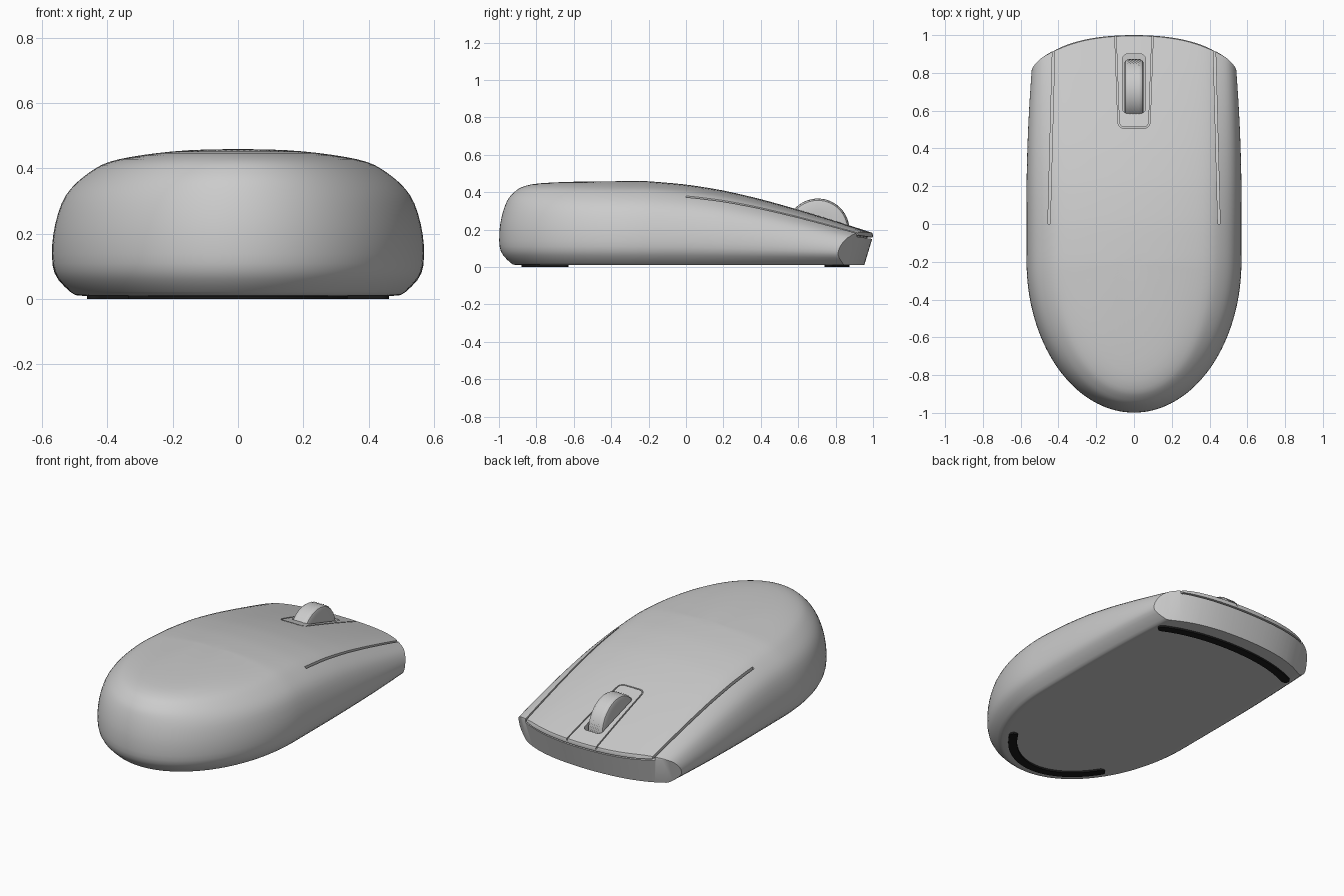
import bpy, bmesh
from math import sin, cos, pi, sqrt, radians
from mathutils import Vector

if "Cube" in bpy.data.objects:
    bpy.data.objects.remove(bpy.data.objects["Cube"])


def make_object(name, bm):
    bmesh.ops.remove_doubles(bm, verts=bm.verts, dist=1e-5)
    bmesh.ops.recalc_face_normals(bm, faces=bm.faces)
    me = bpy.data.meshes.new(name)
    bm.to_mesh(me)
    bm.free()
    ob = bpy.data.objects.new(name, me)
    bpy.context.collection.objects.link(ob)
    return ob


def select(ob):
    bpy.ops.object.select_all(action='DESELECT')
    ob.select_set(True)
    bpy.context.view_layer.objects.active = ob


def smooth(ob, angle=30):
    select(ob)
    bpy.ops.object.shade_smooth_by_angle(angle=radians(angle))


def boolean(ob, cutter, op='DIFFERENCE'):
    select(ob)
    m = ob.modifiers.new("cut", 'BOOLEAN')
    m.operation, m.object, m.solver = op, cutter, 'EXACT'
    bpy.ops.object.modifier_apply(modifier=m.name)
    bpy.data.objects.remove(cutter)


def loft(bm, rings, cap=True):
    """Skin closed rings of equal length."""
    rows = [[bm.verts.new(p) for p in r] for r in rings]
    n = len(rows[0])
    for a, b in zip(rows, rows[1:]):
        for i in range(n):
            bm.faces.new((a[i], a[(i + 1) % n], b[(i + 1) % n], b[i]))
    if cap:
        bm.faces.new(rows[0])
        bm.faces.new(rows[-1])


def sweep(name, pts, hw, lo, hi, rounded=False):
    """Rectangular strip along a path, optionally with round ends."""
    pts = [Vector(p) for p in pts]
    dist = [0]
    for a, b in zip(pts, pts[1:]):
        dist.append(dist[-1] + (b - a).length)
    rings = []
    for i, p in enumerate(pts):
        t = pts[min(i + 1, len(pts) - 1)] - pts[max(i - 1, 0)]
        n = Vector((-t.y, t.x, 0)).normalized()
        d = min(dist[i], dist[-1] - dist[i])
        w = hw
        if rounded and d < hw:
            w = max(.002, hw * sqrt(max(0, 1 - (1 - d / hw) ** 2)))
        up = Vector((0, 0, 1))
        rings.append([p - n * w + up * lo, p + n * w + up * lo,
                      p + n * w + up * hi, p - n * w + up * hi])
    bm = bmesh.new()
    loft(bm, rings)
    return make_object(name, bm)


def table(keys, v):
    for (a, p), (b, q) in zip(keys, keys[1:]):
        if v <= b:
            return p + (q - p) * max(0, (v - a) / (b - a))
    return keys[-1][1]


# Body: side profile of the deck and wall section (side scale, rear scale, height)
TOP = [(-.2, .46), (0, .443), (.2, .411), (.4, .364), (.6, .308),
       (.8, .247), (1, .182), (1.2, .117)]
LOW = [(0, 0, .01), (.4, .4, .01), (.8, .8, .01), (.868, .905, .01),
       (.89, .915, .016), (.975, .98, .062)]
UP = [(1, 1, .08), (1, 1, .25), (.985, .995, .4), (.95, .975, .58),
      (.9, .955, .69), (.84, .937, .77), (.77, .9, .845), (.7, .87, .9),
      (.58, .82, .937), (.44, .76, .967), (.22, .55, .992), (0, 0, 1)]
right = []
for i in range(15):
    y = 1.2 - 1.4 * i / 14
    right.append((.57 - .03 * (max(0, y - .1) / .74) ** 2, y, 0))
rear = [(.57 * cos(a), -.2 - .8 * sin(a), sin(a) ** 2)
        for a in (pi * k / 36 for k in range(1, 36))]
outline = right + rear + [(-x, y, w) for x, y, w in reversed(right)]

bm = bmesh.new()
cols = []
for x, y, w in outline:
    sy = max(y, -.2)
    top = table(TOP, sy)
    shoulder = .075 - .02 * max(0, sy)
    col = []
    for k, (a, b, h) in enumerate(LOW + UP):
        s = a + (b - a) * w
        if k < len(LOW):
            z = .01 + (h - .01) * shoulder / .075
        else:
            z = shoulder + (top - shoulder) * h
        col.append(bm.verts.new((x * s, sy + (y - sy) * s, z)))
    cols.append(col)
for a, b in zip(cols, cols[1:]):
    for k in range(len(a) - 1):
        bm.faces.new((a[k], b[k], b[k + 1], a[k + 1]))
bmesh.ops.remove_doubles(bm, verts=bm.verts, dist=1e-5)
bmesh.ops.holes_fill(bm, edges=[e for e in bm.edges if e.is_boundary], sides=0)
body = make_object("body_shell", bm)
select(body)
sub = body.modifiers.new("smooth", 'SUBSURF')
sub.levels = 1
bpy.ops.object.modifier_apply(modifier=sub.name)
bpy.context.view_layer.update()


def on_surface(x, y):
    hit, loc, _, _ = body.ray_cast(Vector((x, y, 2)), Vector((0, 0, -1)))
    return (x, y, loc.z if hit else .2)


# Seam paths projected on the deck
side_seam = [(.423 + .027 * k / 30, 1.03 * (1 - k / 30)) for k in range(31)]
half = [(.1 - .018 * k / 14, 1.05 - .51 * k / 14) for k in range(15)]
half += [(.052 + .03 * cos(a), .54 - .03 * sin(a))
         for a in (pi / 2 * k / 5 for k in range(1, 6))]
panel_seam = half + [(-x, y) for x, y in reversed(half)]
cutters = []
for sgn in (1, -1):
    cutters.append(sweep("side_seam_cutter",
                         [on_surface(sgn * x, y) for x, y in side_seam], .006, -.02, .05))
cutters.append(sweep("panel_seam_cutter",
                     [on_surface(*p) for p in panel_seam], .0035, -.012, .05))


def drop(x):
    return .3 * x * x + .85 * x ** 4


# Front face: bowed and slightly undercut
xs = [-.7 + 1.4 * k / 48 for k in range(49)]
bm = bmesh.new()
loft(bm, [[(x, 1 - drop(x) + dy, z) for x in xs] + [(-.7, -1.2, z), (.7, -1.2, z)][::-1]
          for z, dy in ((-.1, -.08), (.165, 0), (.18, -.003), (.6, -.15))])
boolean(body, make_object("front_cutter", bm), 'INTERSECT')

# Slit below the button lip
lip = [(x, 1 - drop(x), .154 + .15 * drop(x)) for x in (-.43 + .86 * k / 30 for k in range(31))]
cutters.append(sweep("lip_cutter", lip, .03, -.004, .004))

# Wheel slot
slot = [(0, .585 + .315 * (1 - cos(pi * k / 24)) / 2, .07) for k in range(25)]
bm = bmesh.new()
R = .025
loop = [(cx + R * cos(a0 + pi / 2 * k / 5), cy + R * sin(a0 + pi / 2 * k / 5))
        for cx, cy, a0 in ((.035, .875, 0), (-.035, .875, pi / 2),
                           (-.035, .61, pi), (.035, .61, 1.5 * pi)) for k in range(6)]
loft(bm, [[(x, y, z) for x, y in loop] for z in (.08, .6)])
cutters.append(make_object("slot_cutter", bm))
for c in cutters:
    boolean(body, c)
smooth(body)

# Scroll wheel with knurled tread
N = 80
tread = [-.032 + .064 * k / 8 for k in range(9)]
profile = ([(-.05, .10, 0), (-.05, .15, 0), (-.046, .159, 0), (-.037, .164, 0)]
           + [(x, .165, 1) for x in tread]
           + [(.037, .164, 0), (.046, .159, 0), (.05, .15, 0), (.05, .10, 0)])
bm = bmesh.new()
rings = []
for j, (x, r, knurl) in enumerate(profile):
    ring = []
    for i in range(N):
        rr = r + (.004 if (i + j) % 2 else -.002) * knurl
        a = 2 * pi * i / N
        ring.append((x, .705 + rr * cos(a), .197 + rr * sin(a)))
    rings.append(ring)
loft(bm, rings)
smooth(make_object("scroll_wheel", bm), 25)

# Glide feet
black = bpy.data.materials.new("black_glide")
black.diffuse_color = (.01, .01, .01, 1)
black.use_nodes = True
black.node_tree.nodes["Principled BSDF"].inputs["Base Color"].default_value = black.diffuse_color
ts = [-cos(pi * k / 60) for k in range(61)]
front_path = [(.46 * t, .85 - .35 * (.46 * t) ** 2 - .5 * (.46 * t) ** 4, 0) for t in ts]
rear_path = [(.43 * sin(.85 * t), -.2 - .655 * cos(.85 * t), 0) for t in ts]
for name, path in (("front_foot", front_path), ("rear_foot", rear_path)):
    foot = sweep(name, path, .024, 0, .013, True)
    foot.data.materials.append(black)
    smooth(foot)
